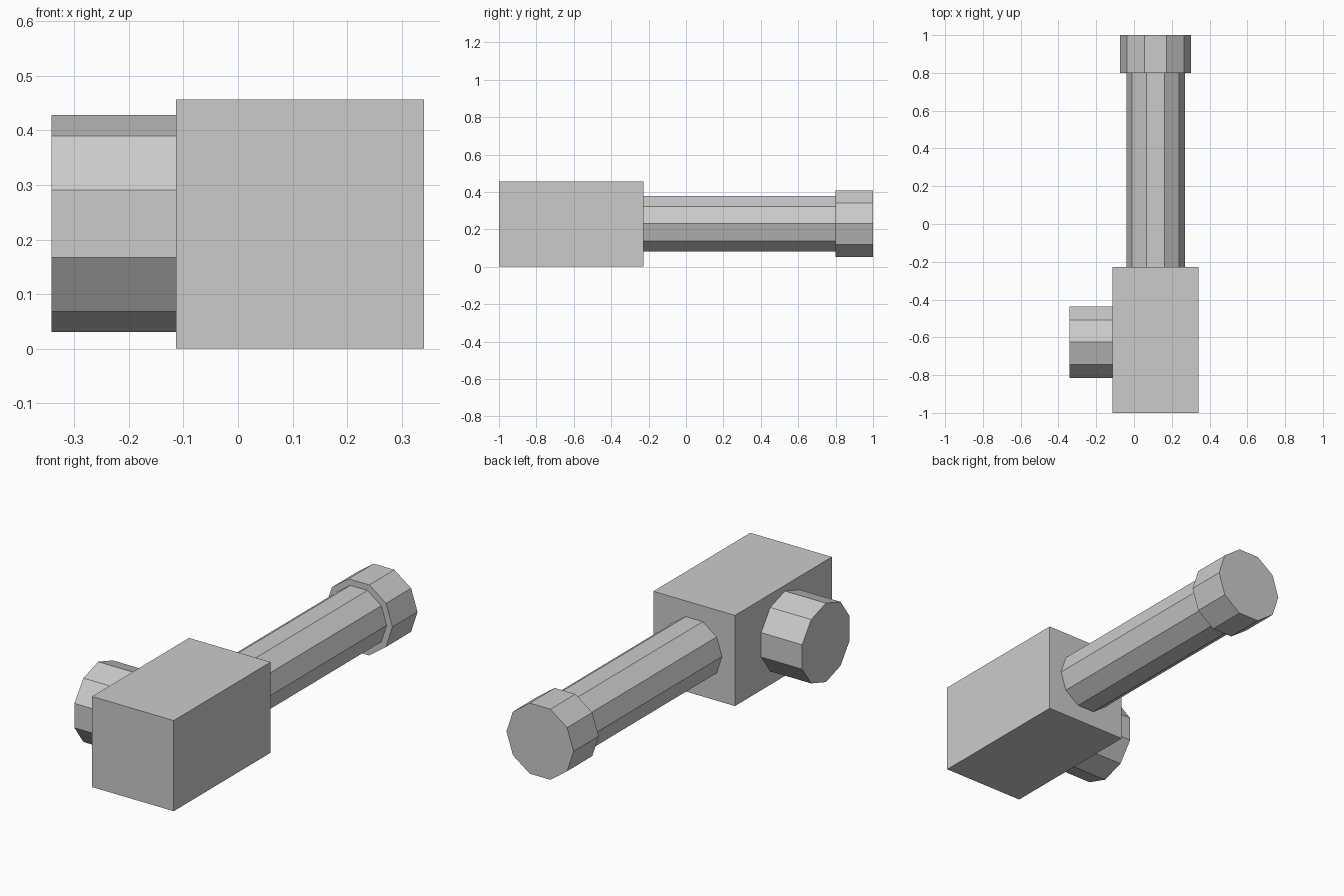
import bpy
import math
from mathutils import Matrix, Vector

if "Cube" in bpy.data.objects:
    bpy.data.objects.remove(bpy.data.objects["Cube"])

grey = bpy.data.materials.new("plain_grey")
grey.diffuse_color = (0.6, 0.6, 0.6, 1)
grey.use_nodes = True
grey.node_tree.nodes["Principled BSDF"].inputs["Base Color"].default_value = grey.diffuse_color

CX, CZ = 0.114, 0.23  # shared axis of head, handle and cap


def finish(name):
    ob = bpy.context.object
    ob.name = name
    ob.data.materials.append(grey)
    return ob


def decagon_rod(name, start, end, radius):
    """Ten-sided flat-shaded rod between two points."""
    a, b = Vector(start), Vector(end)
    bpy.ops.mesh.primitive_cylinder_add(vertices=10, radius=radius, depth=(b - a).length)
    ob = finish(name)
    # local y corner of the ten-gon ends up on x (y rods) or on z (x rods)
    if abs((b - a).y) > 0:
        rot = Matrix.Rotation(math.pi / 2, 4, 'X') @ Matrix.Rotation(math.pi / 2, 4, 'Z')
    else:
        rot = Matrix.Rotation(math.pi / 2, 4, 'Y') @ Matrix.Rotation(math.pi / 2, 4, 'Z')
    ob.data.transform(Matrix.Translation((a + b) / 2) @ rot)


# Rectangular head block
bpy.ops.mesh.primitive_cube_add(size=1)
head = finish("head_block")
head.data.transform(Matrix.Translation((CX, -0.614, 0.2285))
                    @ Matrix.Diagonal((0.455, 0.772, 0.457, 1)))

# Long handle and its wider end cap
decagon_rod("handle", (CX, -0.228, CZ), (CX, 0.8, CZ), 0.155)
decagon_rod("end_cap", (CX, 0.8, CZ), (CX, 1.0, CZ), 0.187)

# Short round knob on the left side of the head
decagon_rod("side_knob", (-0.342, -0.626, CZ - 0.001), (-0.1135, -0.626, CZ - 0.001), 0.199)
